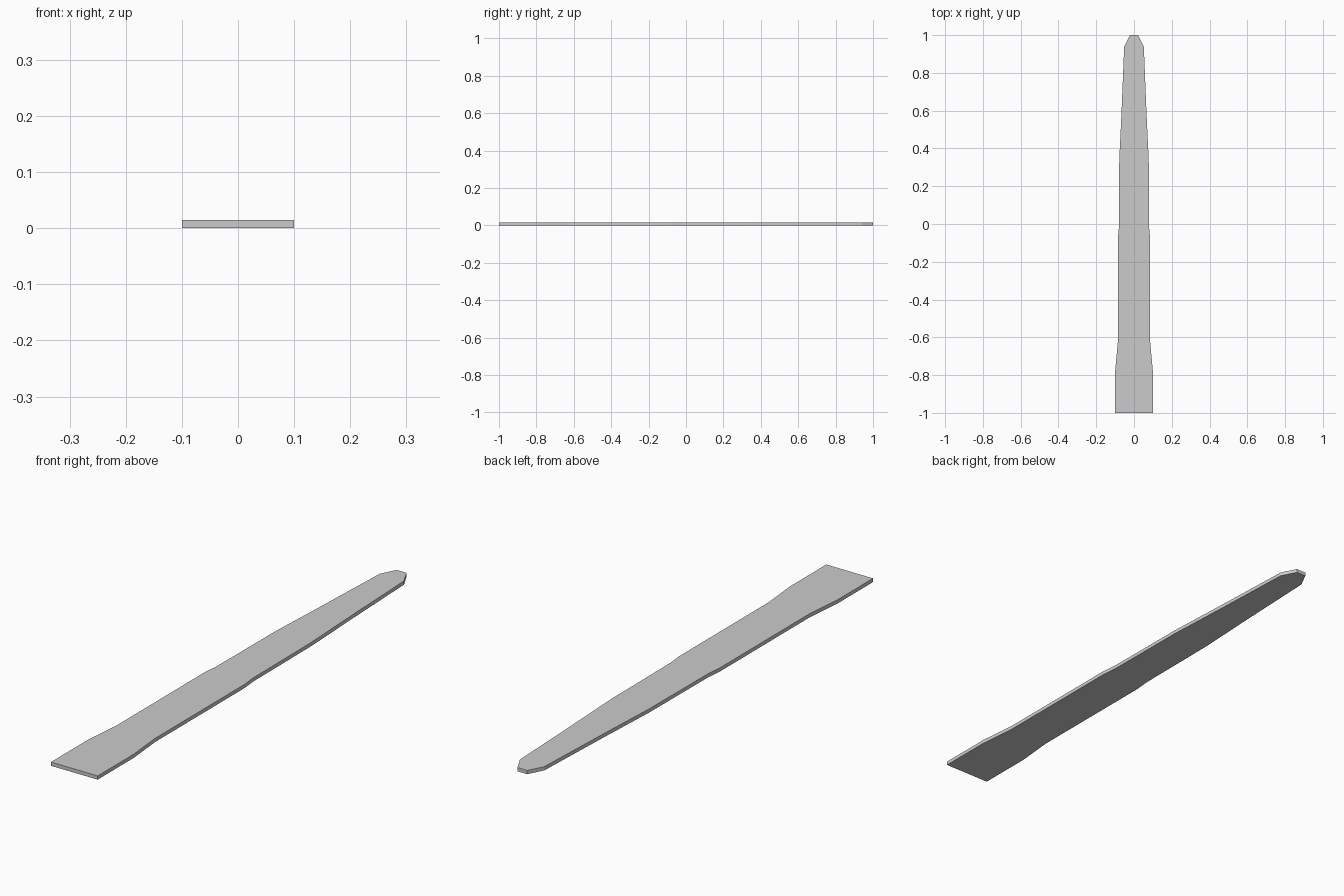
import bpy, bmesh

if "Cube" in bpy.data.objects:
    bpy.data.objects.remove(bpy.data.objects["Cube"])

THICKNESS = 0.0145

# Half outline of the tapered blade: (half width, y), from base to tip
profile = [(0.10, -1.0), (0.10, -0.78), (0.086, -0.63), (0.086, -0.08),
           (0.080, -0.02), (0.078, 0.34), (0.066, 0.59), (0.052, 0.94),
           (0.021, 1.0)]
outline = profile + [(-x, y) for x, y in reversed(profile)]

# Flat blade: fill the mirrored outline and extrude it upward
bm = bmesh.new()
base = bm.faces.new([bm.verts.new((x, y, 0)) for x, y in outline])
extruded = bmesh.ops.extrude_face_region(bm, geom=[base], use_keep_orig=True)
top_verts = [g for g in extruded["geom"] if isinstance(g, bmesh.types.BMVert)]
bmesh.ops.translate(bm, verts=top_verts, vec=(0, 0, THICKNESS))
bmesh.ops.recalc_face_normals(bm, faces=bm.faces)

mesh = bpy.data.meshes.new("tapered_blade")
bm.to_mesh(mesh)
bm.free()
blade = bpy.data.objects.new("tapered_blade", mesh)
bpy.context.collection.objects.link(blade)
